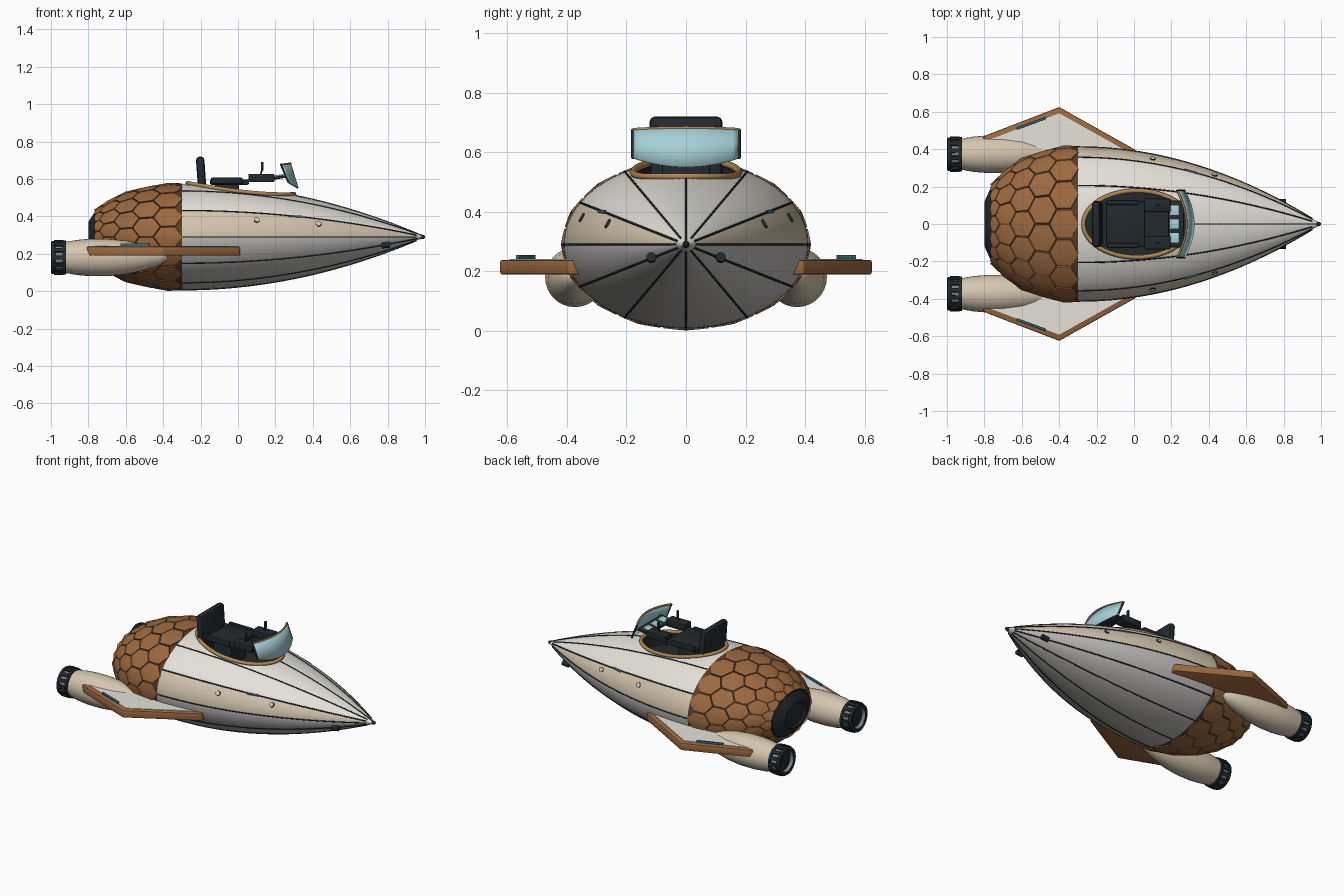
import bpy, bmesh, math
from math import sin, cos, pi, radians
from mathutils import Vector

if "Cube" in bpy.data.objects:
    bpy.data.objects.remove(bpy.data.objects["Cube"])

K, ZC = 0.687, 0.29          # hull cross-section height ratio and axis height


def mat(name, *c):
    m = bpy.data.materials.new(name)
    m.diffuse_color = (*c, 1)
    m.use_nodes = True
    m.node_tree.nodes["Principled BSDF"].inputs["Base Color"].default_value = m.diffuse_color
    return m


DARK = mat("charcoal", .016, .022, .026)
WHITE = mat("off_white", .78, .76, .70)
BEIGE = mat("beige", .66, .57, .43)
GREY = mat("under_grey", .52, .51, .49)
BROWN = mat("brown", .33, .14, .05)
UMBER = mat("dark_brown", .10, .045, .02)
TAN = mat("tan_trim", .45, .25, .09)
TEAL = mat("teal", .03, .17, .21)
GLASS = mat("pale_glass", .38, .64, .68)
STEEL = mat("steel", .2, .22, .24)


def finish(name, bm, mats, angle=35):
    bmesh.ops.recalc_face_normals(bm, faces=bm.faces[:])
    me = bpy.data.meshes.new(name)
    bm.to_mesh(me)
    bm.free()
    ob = bpy.data.objects.new(name, me)
    bpy.context.collection.objects.link(ob)
    for m in (mats if isinstance(mats, list) else [mats]):
        me.materials.append(m)
    smooth(ob, angle)
    return ob


def smooth(ob, angle=35):
    bpy.ops.object.select_all(action='DESELECT')
    ob.select_set(True)
    bpy.context.view_layer.objects.active = ob
    bpy.ops.object.shade_smooth_by_angle(angle=radians(angle))


def loft(name, prof, mats, yc=0, zc=ZC, k=1, n=32, pick=None):
    """Elliptical rings along x from (x, radius) pairs, capped at both ends."""
    bm = bmesh.new()
    rings = [[bm.verts.new((x, yc + r * cos(2 * pi * i / n), zc + k * r * sin(2 * pi * i / n)))
              for i in range(n)] for x, r in prof]
    for a, b in zip(rings, rings[1:]):
        for i in range(n):
            j = (i + 1) % n
            f = bm.faces.new((a[i], a[j], b[j], b[i]))
            if pick:
                f.material_index = pick(f.calc_center_median().x, (i + .5) / n * 360)
    bm.faces.new(rings[0])
    bm.faces.new(rings[-1])
    return finish(name, bm, mats)


def box(name, loc, size, m, rot=(0, 0, 0), bevel=.006):
    bm = bmesh.new()
    bmesh.ops.create_cube(bm, size=1)
    bmesh.ops.scale(bm, vec=size, verts=bm.verts[:])
    if bevel:
        bmesh.ops.bevel(bm, geom=bm.edges[:], offset=bevel, segments=2, affect='EDGES', profile=.5)
    ob = finish(name, bm, m)
    ob.location, ob.rotation_euler = loc, rot
    return ob


def prism(name, pts, z0, z1, m, bevel=0):
    bm = bmesh.new()
    f = bm.faces.new([bm.verts.new((x, y, z0)) for x, y in pts])
    top = bmesh.ops.extrude_face_region(bm, geom=[f])['geom']
    bmesh.ops.translate(bm, vec=(0, 0, z1 - z0), verts=[v for v in top if isinstance(v, bmesh.types.BMVert)])
    if bevel:
        bmesh.ops.bevel(bm, geom=bm.edges[:], offset=bevel, segments=2, affect='EDGES', profile=.5)
    return finish(name, bm, m)


def disc(name, loc, normal, r, depth, m, n=16):
    bm = bmesh.new()
    bmesh.ops.create_cone(bm, cap_ends=True, segments=n, radius1=r, radius2=r, depth=depth)
    ob = finish(name, bm, m)
    ob.location = loc
    ob.rotation_euler = Vector(normal).to_track_quat('Z', 'Y').to_euler()
    return ob


def tube(name, paths, r, m, cyclic=False):
    cu = bpy.data.curves.new(name, 'CURVE')
    cu.dimensions, cu.bevel_depth, cu.bevel_resolution = '3D', r, 1
    for p in paths:
        s = cu.splines.new('POLY')
        s.points.add(len(p) - 1)
        for q, c in zip(s.points, p):
            q.co = (*c, 1)
        s.use_cyclic_u = cyclic
    cu.materials.append(m)
    ob = bpy.data.objects.new(name, cu)
    bpy.context.collection.objects.link(ob)
    bpy.ops.object.select_all(action='DESELECT')
    ob.select_set(True)
    bpy.context.view_layer.objects.active = ob
    bpy.ops.object.convert(target='MESH')


def R(x):
    """Hull half width: parabola to the nose, ellipse to the tail."""
    if x > -.3:
        return .412 * (1 - ((x + .3) / 1.3) ** 2)
    return .412 * math.sqrt(1 - ((x + .3) / .53) ** 2)


def on_hull(x, a, d=0):
    r = R(x) + d
    return (x, r * cos(a), ZC + K * r * sin(a))


# hull with coloured panels; slot 0 lines the cockpit cut
def panel(x, a):
    if x < -.3:
        return 4
    return 1 if 30 < a < 150 else 2 if a < 180 else 3


prof = [(-.3 - .53 * sin(radians(d)), .404 * cos(radians(d))) for d in range(60, 0, -5)]
xs = [-.3 + 1.296 * i / 30 for i in range(31)]
hull = loft("hull", prof + [(x, R(x)) for x in xs], [DARK, WHITE, BEIGE, GREY, UMBER], k=K, n=60, pick=panel)

# cockpit opening
ell = [(.015 + .285 * cos(2 * pi * i / 48), .178 * sin(2 * pi * i / 48)) for i in range(48)]
cutter = prism("cockpit_cutter", ell, .43, .9, DARK)
cutter.hide_render = True
mod = hull.modifiers.new("cut", 'BOOLEAN')
mod.operation, mod.object, mod.solver = 'DIFFERENCE', cutter, 'EXACT'
bpy.context.view_layer.objects.active = hull
bpy.ops.object.modifier_apply(modifier="cut")
bpy.data.objects.remove(cutter)
smooth(hull)
tube("cockpit_rim", [[(x, y, ZC + K * math.sqrt(max(R(x) ** 2 - y * y, 0)) + .006) for x, y in ell]], .012, TAN, True)

# panel seams and nose tip
tube("hull_seams", [[on_hull(x, i * pi / 6) for x in ([.31 + .68 * j / 16 for j in range(17)] if i == 3 else xs[:-1])]
                    for i in range(12)], .0038, DARK)
loft("nose_tip", [(.975, .013), (.992, .011), (1.0, .004)], DARK, n=12)

# overlapping hexagonal scales of the tail cap
bm = bmesh.new()
N, STEP = 16, 13
for row in range(5):
    for i in range(N):
        ta, pc = (i + row % 2 / 2) * 2 * pi / N, 8 + STEP * row
        w = .955 * pi / N

        def at(dt, dp, r):
            p = radians(min(pc + dp * STEP, 60))
            a = ta + dt * w
            q = r * cos(p)
            return bm.verts.new((-.3 - (.53 + r - .412) * sin(p), q * cos(a), ZC + K * q * sin(a)))
        hexa = [(0, .65), (.5, .49), (1, .32), (1, -.32), (.5, -.49), (0, -.65), (-.5, -.49), (-1, -.32), (-1, .32), (-.5, .49)]
        low = [at(u, v, .398) for u, v in hexa]
        top = [at(u * .98, v * .98, .417) for u, v in hexa]
        mid = at(0, 0, .424)
        for j in range(10):
            h = (j + 1) % 10
            bm.faces.new((low[j], low[h], top[h], top[j]))
            bm.faces.new((top[j], top[h], mid))
bmesh.ops.dissolve_degenerate(bm, dist=1e-5, edges=bm.edges[:])
finish("tail_scales", bm, BROWN, 30)

# tail plug
loft("tail_plug", [(-.74, .205), (-.765, .195), (-.795, .13), (-.80, .115), (-.79, .10)], DARK, k=K, n=40)

# seat
box("seat_back", (-.195, 0, .60), (.045, .245, .24), DARK, (0, radians(-4), 0), .018)
box("seat_cushion", (-.045, 0, .583), (.21, .24, .03), DARK, bevel=.01)
box("seat_base", (-.06, 0, .495), (.13, .16, .15), DARK)
for s in (1, -1):
    box("seat_bolster", (-.06, s * .115, .59), (.17, .025, .035), DARK, bevel=.008)
    # side consoles with control sticks
    box("side_console", (.125, s * .1, .605), (.14, .07, .045), DARK)
    tube("control_stick", [[(.12, s * .1, .62), (.13, s * .1, .655)]], .005, DARK)
    box("stick_grip", (.13, s * .1, .668), (.014, .014, .045), DARK, bevel=.004)

# dashboard with screens
box("dashboard", (.225, 0, .608), (.085, .25, .014), DARK, (0, radians(-10), 0), .004)
for y in (-.075, 0, .075):
    box("dash_screen", (.218, y, .618), (.05, .055, .008), GLASS, (0, radians(-10), 0), .002)


# curved windscreen
def screen(u, v):
    x = (.32 - .04 * v) - .05 * u * u
    return (x, .178 * u, (.55 + .03 * u * u) * (1 - v) + (.682 - .006 * u * u) * v)


bm = bmesh.new()
U = [-1 + i / 8 for i in range(17)]
g = [[bm.verts.new(screen(u, v)) for u in U] for v in (0, .5, 1)]
for a, b in zip(g, g[1:]):
    for i in range(16):
        bm.faces.new((a[i], a[i + 1], b[i + 1], b[i]))
glass = finish("windscreen", bm, GLASS)
sol = glass.modifiers.new("thick", 'SOLIDIFY')
sol.thickness, sol.offset = .008, 0
tube("windscreen_top_trim", [[screen(u, 1) for u in U]], .006, TAN)
tube("windscreen_side_frames", [[screen(s, 0), screen(s, 1)] for s in (-1, 1)], .006, DARK)

for s in (1, -1):
    # wing slab with pale inlay and light strip
    wing = [(-.81, .46), (-.79, .475), (-.4, .625), (.01, .395), (.01, .3), (-.5, .25), (-.65, .34)]
    prism("wing", [(x, s * y) for x, y in wing], .19, .238, BROWN, .006)
    inlay = [(-.77, .452), (-.4, .592), (-.03, .385), (-.1, .3), (-.5, .27), (-.65, .345)]
    prism("wing_inlay", [(x, s * y) for x, y in inlay], .23, .241, WHITE)
    box("wing_light", (-.55, s * .538, .248), (.165, .012, .014), TEAL, (0, 0, s * radians(20)), .003)

    # engine nacelle
    ny, nz = s * .373, .18
    loft("nacelle", [(-.93, .083), (-.91, .085), (-.86, .094), (-.79, .1), (-.7, .1), (-.6, .09), (-.5, .068),
                     (-.42, .04), (-.375, .012), (-.37, .002)], BEIGE, ny, nz)
    loft("nozzle", [(-.915, .075), (-.925, .086), (-.99, .084), (-.995, .066), (-.945, .058)], STEEL, ny, nz)
    loft("nozzle_lip", [(-.975, .075), (-.978, .09), (-.998, .088), (-1.0, .068), (-.97, .066)], DARK, ny, nz)
    loft("nozzle_collar", [(-.918, .08), (-.92, .092), (-.938, .092), (-.94, .08)], DARK, ny, nz)
    disc("nozzle_glow", (-.95, ny, nz), (1, 0, 0), .058, .01, TEAL, 24)
    for i in range(14):
        a = 2 * pi * i / 14
        box("nozzle_fin", (-.958, ny + .087 * cos(a), nz + .087 * sin(a)), (.05, .014, .022), DARK, (a, 0, 0), 0)

    # side rivets, marker light and nose thruster
    for x, z in ((.1, .38), (.43, .36)):
        a = math.asin((z - ZC) / (K * R(x)))
        p = on_hull(x, a)
        nrm = (.35 * R(x) * (x + .3), s * cos(a) / R(x) * .3, sin(a) / (K * R(x)) * .3)
        disc("rivet_ring", (p[0], s * p[1], p[2]), nrm, .016, .008, DARK)
        disc("rivet", (p[0], s * p[1], p[2]), nrm, .013, .011, BEIGE)
    a = math.asin((.4 - ZC) / (K * R(.305)))
    pts = [on_hull(x, a - .0 + (x - .305) * .3, .001) for x in (.27, .305, .34)]
    tube("marker_light", [[(x, s * y, z) for x, y, z in pts]], .006, TEAL)
    disc("nose_thruster", (.79, s * .117, .246), (1, 0, .1), .016, .045, DARK)
    box("thruster_mount", (.785, s * .107, .25), (.03, .03, .014), DARK, bevel=.003)
